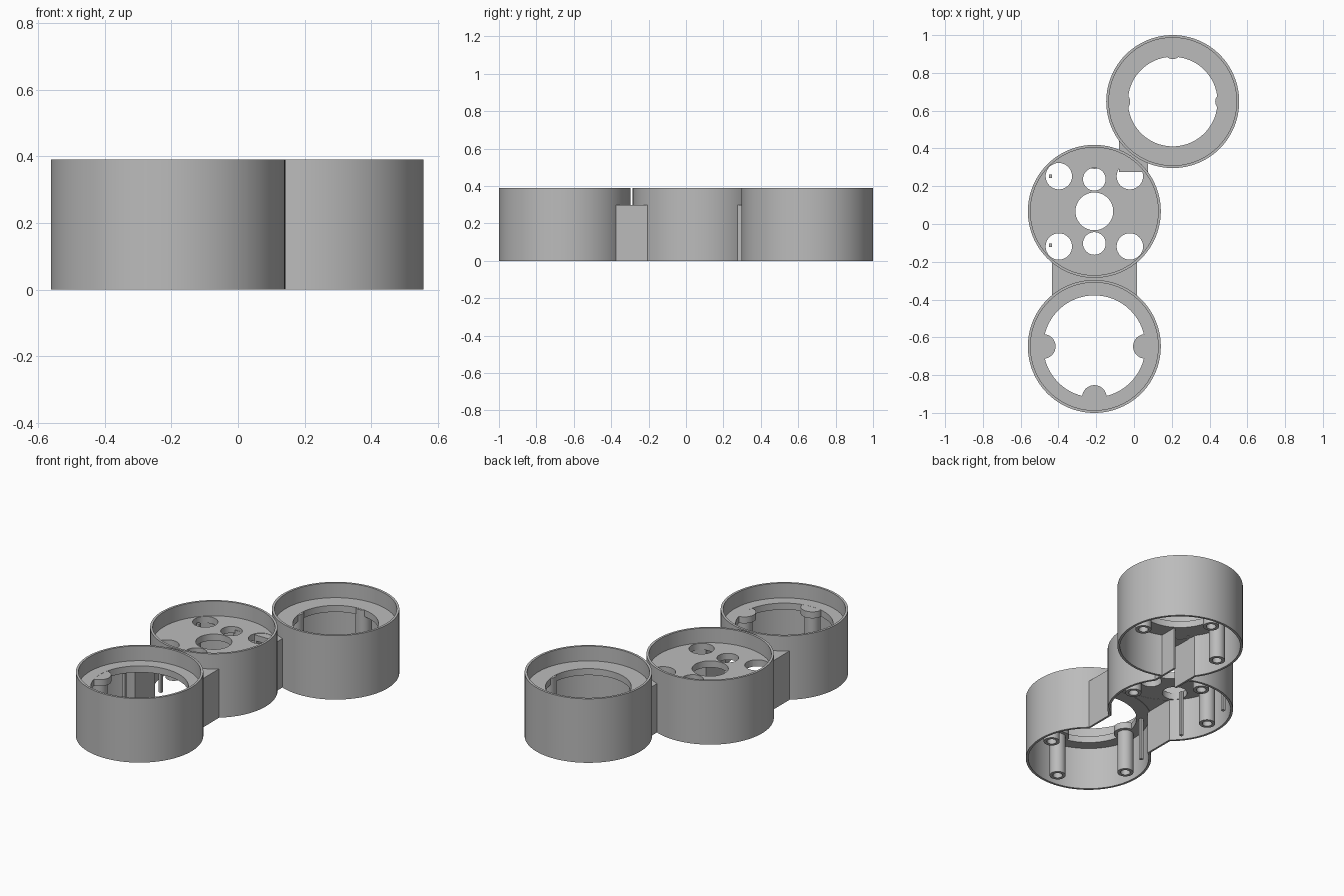
import bpy, bmesh, math
from mathutils import Vector, Matrix

if "Cube" in bpy.data.objects:
    bpy.data.objects.remove(bpy.data.objects["Cube"])

GREY = (0.5, 0.5, 0.5, 1)
mat = bpy.data.materials.new("Light grey plastic")
mat.use_nodes = True
mat.diffuse_color = GREY
mat.node_tree.nodes["Principled BSDF"].inputs["Base Color"].default_value = GREY

HEIGHT, DECK, UNDER = 0.39, 0.30, 0.26
OUTER, INNER, WALL = 0.352, 0.338, 0.012
POST_RING = 0.27


def finish(name, bm, smooth=True):
    bmesh.ops.remove_doubles(bm, verts=bm.verts, dist=1e-5)
    bmesh.ops.recalc_face_normals(bm, faces=bm.faces)
    mesh = bpy.data.meshes.new(name)
    bm.to_mesh(mesh)
    bm.free()
    mesh.materials.append(mat)
    obj = bpy.data.objects.new(name, mesh)
    bpy.context.collection.objects.link(obj)
    if smooth:
        shade(obj)
    return obj


def shade(obj):
    bpy.ops.object.select_all(action='DESELECT')
    obj.select_set(True)
    bpy.context.view_layer.objects.active = obj
    bpy.ops.object.shade_smooth_by_angle(angle=math.radians(30))


def lathe(name, profile, center, sides):
    """Revolve a closed (radius, z) profile around a vertical axis."""
    bm = bmesh.new()
    verts = [bm.verts.new((r, 0, z)) for r, z in profile]
    edges = [bm.edges.new((verts[i], verts[(i + 1) % len(verts)])) for i in range(len(verts))]
    bmesh.ops.spin(bm, geom=verts + edges, cent=(0, 0, 0), axis=(0, 0, 1),
                   angle=math.tau, steps=sides, use_merge=False)
    bmesh.ops.translate(bm, verts=bm.verts, vec=(center[0], center[1], 0))
    return finish(name, bm)


def add_box(bm, lo, hi):
    lo, hi = Vector(lo), Vector(hi)
    bmesh.ops.create_cube(bm, size=1, matrix=Matrix.Translation((lo + hi) / 2)
                          @ Matrix.Diagonal((*(hi - lo), 1)))


def box(name, lo, hi):
    bm = bmesh.new()
    add_box(bm, lo, hi)
    return finish(name, bm, False)


def cylinder(name, center, radius, lo, hi, sides=32):
    bm = bmesh.new()
    bmesh.ops.create_cone(bm, cap_ends=True, segments=sides, radius1=radius, radius2=radius,
                          depth=hi - lo,
                          matrix=Matrix.Translation((*center, (lo + hi) / 2)))
    return finish(name, bm)


def cut(obj, cutter):
    mod = obj.modifiers.new("cut", 'BOOLEAN')
    mod.operation, mod.solver, mod.object = 'DIFFERENCE', 'EXACT', cutter
    bpy.context.view_layer.objects.active = obj
    bpy.ops.object.modifier_apply(modifier=mod.name)
    bpy.data.objects.remove(cutter)


def pod(name, center, hole):
    """Round cup with a recessed deck and a central opening, open underneath."""
    profile = [(OUTER, 0), (OUTER, HEIGHT), (INNER, HEIGHT), (INNER, DECK), (hole, DECK),
               (hole, UNDER), (INNER, UNDER), (INNER, 0)]
    return lathe(name, profile, center, 96)


def post(name, center, top):
    """Screw post with a blind hole from below."""
    lathe(name, [(0.045, 0.01), (0.045, top), (0, top), (0, 0.15), (0.027, 0.15), (0.027, 0.01)][:3]
          + [(0, 0.15), (0.027, 0.15), (0.027, 0.01)], center, 32)


def offset(center, dx, dy):
    return (center[0] + dx, center[1] + dy)


FRONT, MIDDLE, BACK = (-0.21, -0.648), (-0.21, 0.067), (0.205, 0.648)
front_pod = pod("front_pod", FRONT, 0.27)
middle_pod = pod("middle_pod", MIDDLE, 0.1)
back_pod = pod("back_pod", BACK, 0.237)

# Round openings in the middle deck
for sy in (-1, 1):
    for dx, radius, dy in ((-0.188, 0.07, 0.186), (0, 0.06, 0.17), (0.188, 0.07, 0.186)):
        cut(middle_pod, cylinder("hole_cutter", offset(MIDDLE, dx, sy * dy), radius, 0.2, 0.35))


def bridge(name, x0, x1, y0, y1, pods):
    """Hollow link between two pods: side walls and roof, passage cut through the pod walls."""
    for p in pods:
        cut(p, box("passage_cutter", (x0 + WALL, y0 - 0.03, -0.1), (x1 - WALL, y1 + 0.03, UNDER - 0.001)))
    bm = bmesh.new()
    top = DECK - 0.002
    add_box(bm, (x0, y0, 0), (x0 + WALL, y1, top))
    add_box(bm, (x1 - WALL, y0, 0), (x1, y1, top))
    add_box(bm, (x0 + WALL, y0, UNDER + 0.002), (x1 - WALL, y1, top))
    finish(name, bm, False)


bridge("front_bridge", -0.435, 0.015, -0.375, -0.205, (front_pod, middle_pod))
bridge("back_bridge", -0.08, 0.075, 0.275, 0.44, (middle_pod, back_pod))
for p in (front_pod, middle_pod, back_pod):
    shade(p)

# Screw posts: left, right and one at the end away from the passage
for label, center, end, top in (("front", FRONT, -1, DECK - 0.001),
                                ("middle", MIDDLE, 1, UNDER + 0.02),
                                ("back", BACK, 1, DECK - 0.001)):
    for side, dx, dy in (("left", 1, 0), ("right", -1, 0), ("end", 0, end)):
        spot = offset(center, dx * POST_RING, dy * POST_RING)
        post(f"{label}_{side}_post", spot, top)
        if label == "front":
            cylinder(f"front_{side}_pad", spot, 0.065, UNDER, DECK - 0.0005)

# Thin square pins hanging beside the wall
for label, center, dy in (("front", FRONT, 0.185), ("middle_back", MIDDLE, 0.185),
                          ("middle_front", MIDDLE, -0.18)):
    x, y = offset(center, -0.232, dy)
    box(f"{label}_pin", (x - 0.009, y - 0.009, 0), (x + 0.009, y + 0.009, UNDER + 0.02))
